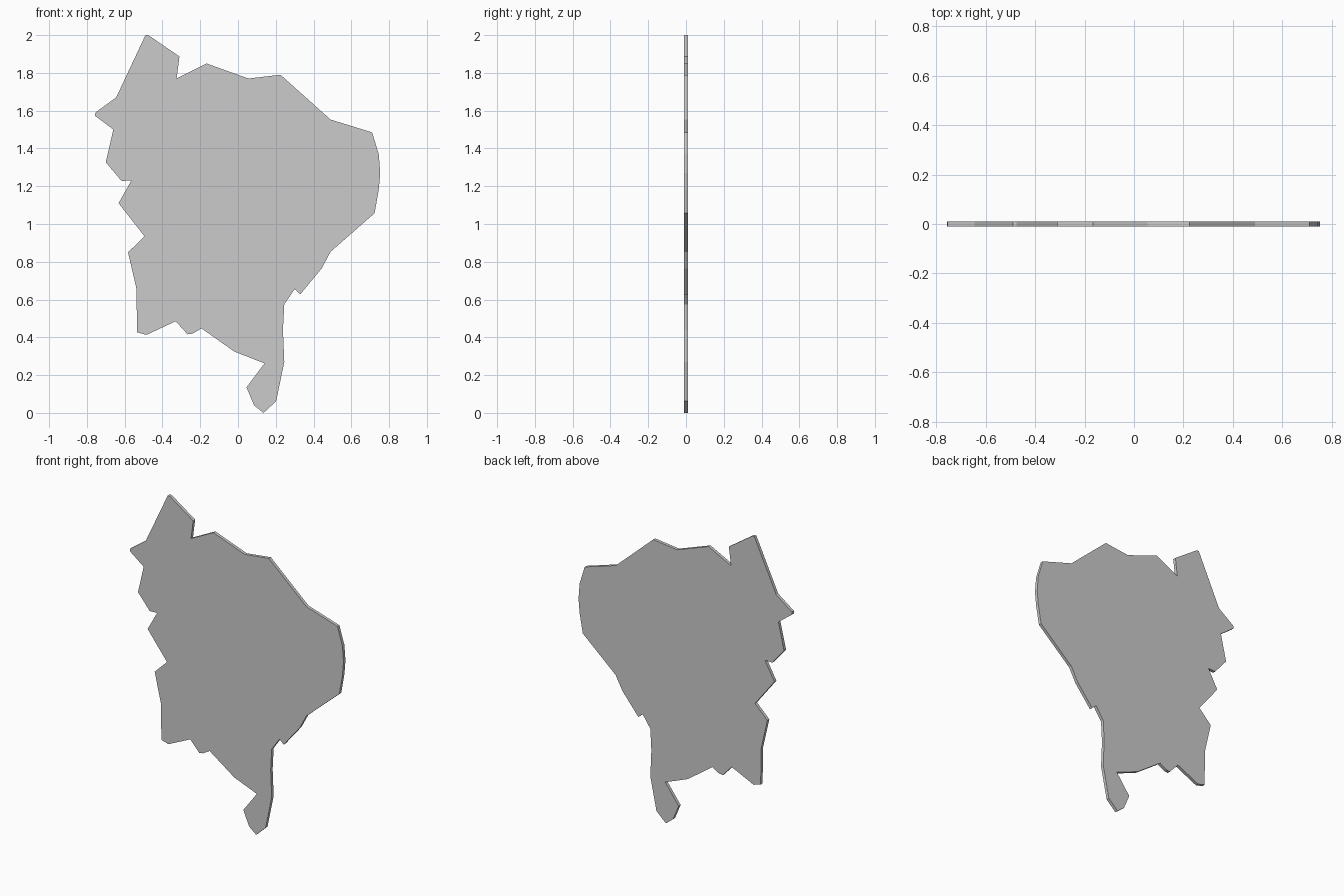
import bpy, bmesh

THICKNESS = 0.02

# Clockwise outline (x, z) from the top peak
outline = [
    (-0.49, 2.0), (-0.475, 2.0), (-0.31, 1.887), (-0.325, 1.77), (-0.167, 1.85),
    (0.055, 1.77), (0.225, 1.79), (0.49, 1.553), (0.71, 1.485), (0.745, 1.37),
    (0.753, 1.27), (0.745, 1.18), (0.723, 1.057), (0.49, 0.853), (0.443, 0.765),
    (0.33, 0.628), (0.30, 0.655), (0.245, 0.575), (0.238, 0.44), (0.245, 0.27),
    (0.202, 0.062), (0.135, 0.0), (0.085, 0.04), (0.045, 0.135), (0.14, 0.262),
    (-0.02, 0.325), (-0.193, 0.447), (-0.24, 0.42), (-0.267, 0.416), (-0.33, 0.485),
    (-0.485, 0.413), (-0.535, 0.427), (-0.537, 0.655), (-0.582, 0.85), (-0.495, 0.935),
    (-0.632, 1.11), (-0.565, 1.23), (-0.617, 1.228), (-0.70, 1.327), (-0.66, 1.50),
    (-0.757, 1.573), (-0.755, 1.59), (-0.645, 1.67),
]

# Thin flat plate: front face extruded to the back
bm = bmesh.new()
face = bm.faces.new([bm.verts.new((x, -THICKNESS / 2, z)) for x, z in outline])
ext = bmesh.ops.extrude_face_region(bm, geom=[face], use_keep_orig=True)
back = [g for g in ext["geom"] if isinstance(g, bmesh.types.BMVert)]
bmesh.ops.translate(bm, vec=(0, THICKNESS, 0), verts=back)
bmesh.ops.recalc_face_normals(bm, faces=bm.faces)
mesh = bpy.data.meshes.new("map_plate")
bm.to_mesh(mesh)
bm.free()

plate = bpy.data.objects.new("map_plate", mesh)
bpy.context.collection.objects.link(plate)
